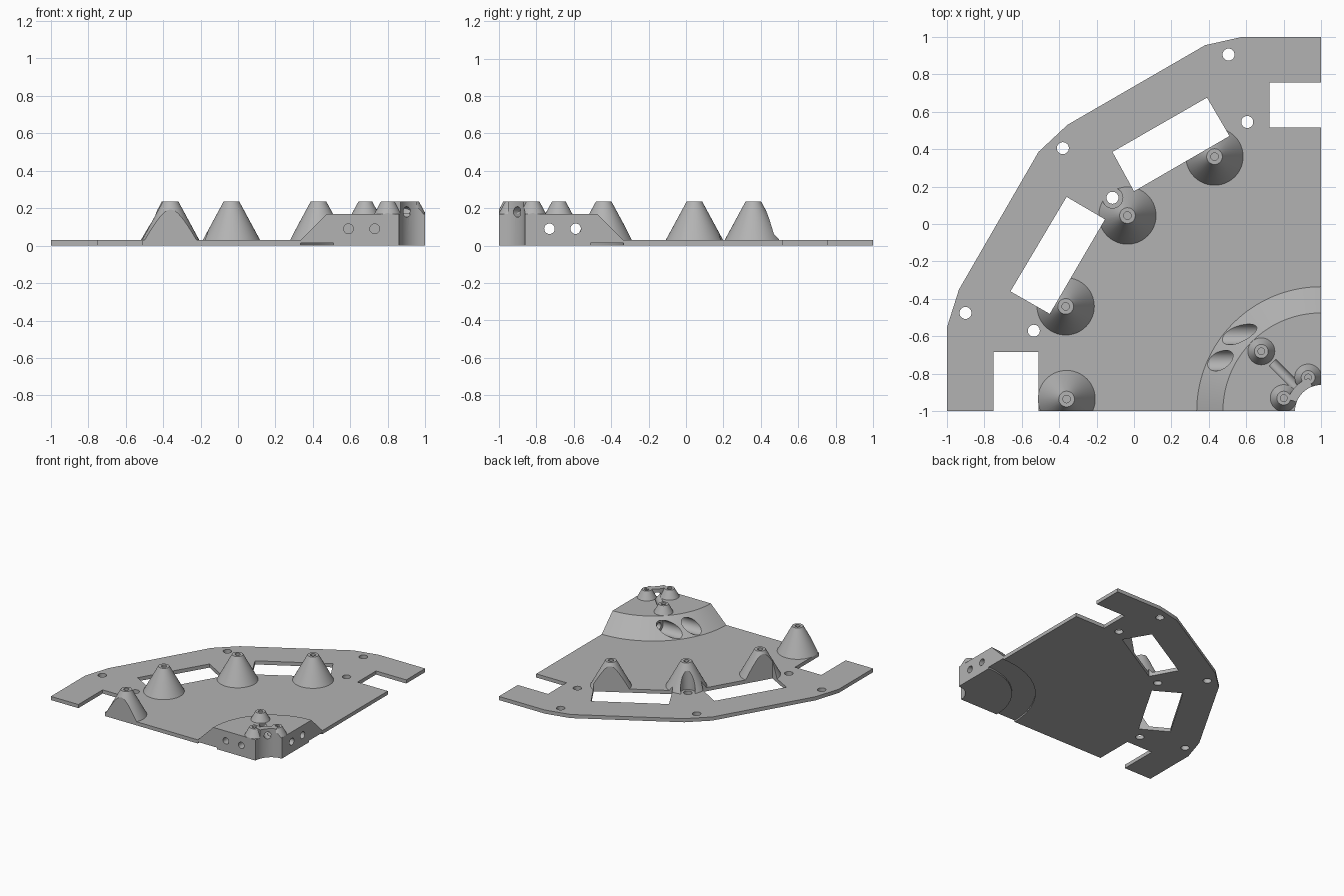
import bpy, bmesh, math
from mathutils import Vector, Matrix

if "Cube" in bpy.data.objects:
    bpy.data.objects.remove(bpy.data.objects["Cube"])

T, DECK, TOP = 0.03, 0.17, 0.235      # plate, hub deck and peg heights
CORNER = Vector((1, -1, 0))

grey = bpy.data.materials.new("plain_grey")
grey.use_nodes = True
colour = (0.45, 0.45, 0.45, 1)
grey.diffuse_color = colour
grey.node_tree.nodes["Principled BSDF"].inputs["Base Color"].default_value = colour


def finish(name, bm):
    bmesh.ops.recalc_face_normals(bm, faces=bm.faces)
    mesh = bpy.data.meshes.new(name)
    bm.to_mesh(mesh)
    bm.free()
    mesh.materials.append(grey)
    ob = bpy.data.objects.new(name, mesh)
    bpy.context.collection.objects.link(ob)
    return ob


def prism(name, points, z0, z1):
    bm = bmesh.new()
    face = bm.faces.new([bm.verts.new((x, y, z0)) for x, y in points])
    new = bmesh.ops.extrude_face_region(bm, geom=[face])["geom"]
    verts = [v for v in new if isinstance(v, bmesh.types.BMVert)]
    bmesh.ops.translate(bm, vec=(0, 0, z1 - z0), verts=verts)
    return finish(name, bm)


def frustum(name, start, end, r1, r2, segments=48):
    start, end = Vector(start), Vector(end)
    axis = end - start
    turn = Vector((0, 0, 1)).rotation_difference(axis).to_matrix().to_4x4()
    bm = bmesh.new()
    bmesh.ops.create_cone(bm, cap_ends=True, segments=segments, radius1=r1, radius2=r2,
                          depth=axis.length, matrix=Matrix.Translation((start + end) / 2) @ turn)
    return finish(name, bm)


def drill(x, y, r, z0=-0.1, z1=0.4):
    return frustum("cutter", (x, y, z0), (x, y, z1), r, r)


def boolean(ob, cutters, operation="DIFFERENCE"):
    for cutter in cutters:
        mod = ob.modifiers.new("cut", "BOOLEAN")
        mod.operation, mod.solver, mod.object = operation, "EXACT", cutter
        bpy.context.view_layer.objects.active = ob
        bpy.ops.object.modifier_apply(modifier=mod.name)
        bpy.data.objects.remove(cutter)


def smooth(ob):
    bpy.ops.object.select_all(action="DESELECT")
    ob.select_set(True)
    bpy.context.view_layer.objects.active = ob
    bpy.ops.object.shade_smooth_by_angle(angle=math.radians(25))


def quadrant():
    return prism("cutter", [(-1.2, -1), (1, -1), (1, 1.2), (-1.2, 1.2)], -0.2, 0.5)


def windows():
    a = [(0.39, 0.675), (0.51, 0.47), (0, 0.175), (-0.115, 0.385)]
    b = [(-0.36, 0.145), (-0.155, 0.025), (-0.45, -0.48), (-0.66, -0.36)]
    return [prism("cutter", w, -0.1, 0.4) for w in (a, b)]


def bore():
    return drill(1, -1, 0.14)


# Base plate with corner notches, windows and screw holes
outline = [(1, -1), (-0.51, -1), (-0.51, -0.685), (-0.75, -0.685), (-0.75, -1), (-1, -1),
           (-1, -0.555), (-0.935, -0.35), (-0.51, 0.385), (-0.355, 0.53), (0.38, 0.955),
           (0.58, 1), (1, 1), (1, 0.755), (0.725, 0.755), (0.725, 0.515), (1, 0.515)]
plate = prism("base_plate", outline, 0, T)
holes = [(0.505, 0.905), (0.605, 0.545), (-0.38, 0.405), (-0.115, 0.14),
         (-0.9, -0.475), (-0.535, -0.57)]
groove = frustum("cutter", CORNER - Vector((0, 0, 0.1)), CORNER + Vector((0, 0, 0.013)),
                 0.665, 0.665, 128)
boolean(groove, [frustum("cutter", (1, -1, -0.2), (1, -1, 0.1), 0.49, 0.49, 128)])
boolean(plate, windows() + [drill(x, y, 0.032) for x, y in holes] + [groove, bore()])
smooth(plate)

# Hub: a quarter of a low cone, with side bolt holes
hub = frustum("hub", (1, -1, T), (1, -1, DECK), 0.665, 0.525, 128)
cuts = [bore()]
for d in (0.27, 0.41):
    z = 0.09
    cuts.append(frustum("cutter", (0, -1 + d, z), (1.1, -1 + d, z), 0.028, 0.028))
    cuts.append(frustum("cutter", (0.2, -1 + d, z), (0.66, -1 + d, z), 0.055, 0.055))
    cuts.append(frustum("cutter", (1 - d, -1.1, z), (1 - d, -0.85, z), 0.026, 0.026))


def channel():
    return frustum("cutter", (0.74, -0.74, 0.18), (1, -1, 0.18), 0.028, 0.028)


boolean(hub, [quadrant()], "INTERSECT")
boolean(hub, cuts + [channel()])
smooth(hub)

# Raised wall between the two pegs beside the bore
angles = [math.radians(a) for a in range(110, 161, 5)]
arc = [(1 + 0.135 * math.cos(a), -1 + 0.135 * math.sin(a)) for a in angles]
arc += [(1 + 0.19 * math.cos(a), -1 + 0.19 * math.sin(a)) for a in reversed(angles)]
wall = prism("bore_wall", arc, DECK, TOP)
boolean(wall, [channel(), bore()])
smooth(wall)

# Small pegs on the hub
for i, (x, y) in enumerate([(0.93, -0.82), (0.80, -0.93), (0.68, -0.68)]):
    peg = frustum(f"hub_peg_{i + 1}", (x, y, DECK), (x, y, TOP), 0.072, 0.037)
    boolean(peg, [quadrant()], "INTERSECT")
    boolean(peg, [bore(), drill(x, y, 0.018, DECK + 0.01)])
    smooth(peg)

# Tall conical posts, trimmed by the windows and the plate edge
for i, (x, y) in enumerate([(-0.36, -0.935), (-0.365, -0.44), (-0.035, 0.045), (0.43, 0.36)]):
    post = frustum(f"cone_post_{i + 1}", (x, y, T), (x, y, TOP), 0.153, 0.042, 64)
    boolean(post, [quadrant()], "INTERSECT")
    boolean(post, windows() + [drill(-0.115, 0.14, 0.055), drill(x, y, 0.02, 0.05)])
    smooth(post)
